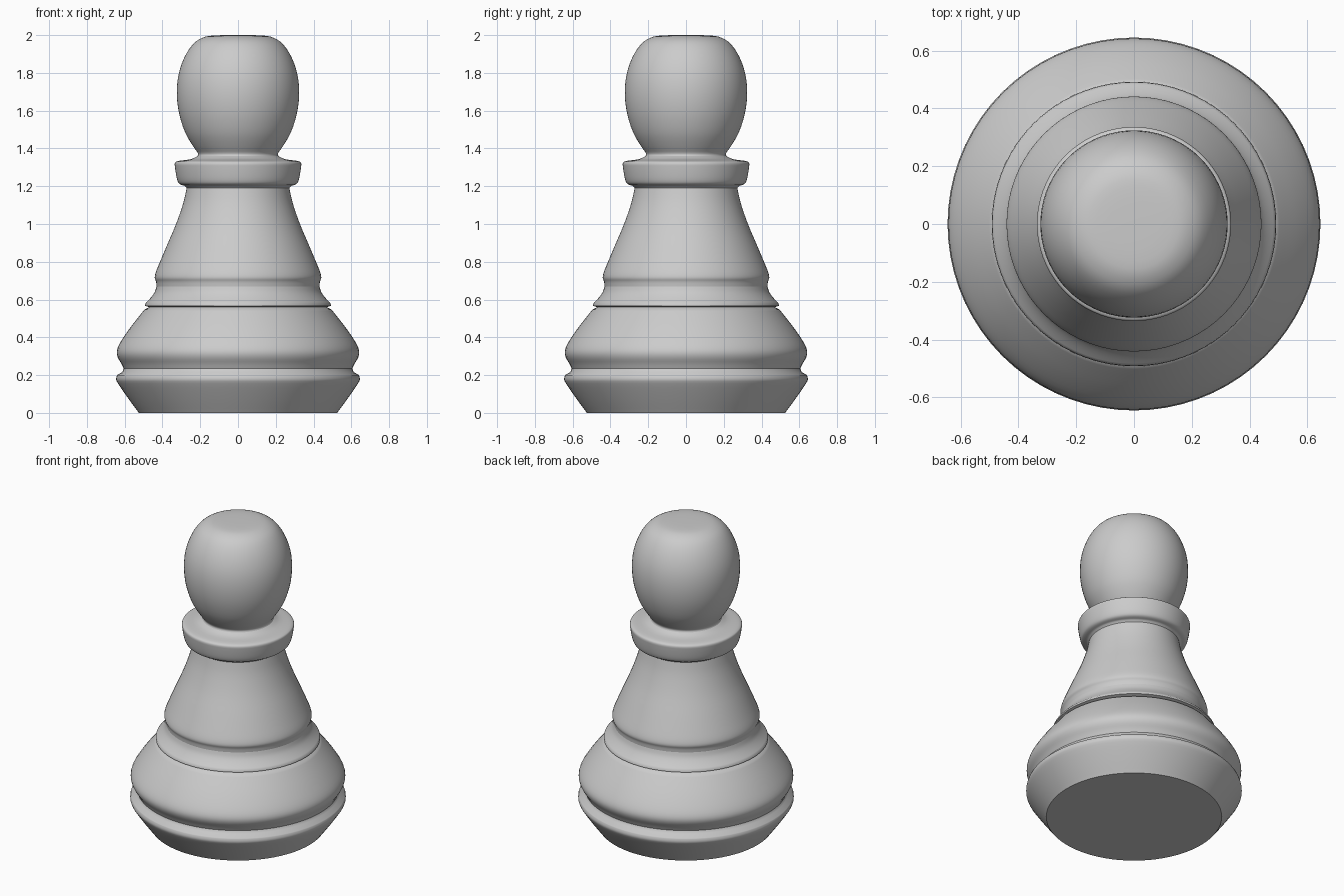
import bpy
import bmesh
import math
from mathutils import Vector

SIDES = 72

cube = bpy.data.objects.get("Cube")
if cube:
    bpy.data.objects.remove(cube)

grey = bpy.data.materials.new("plain grey")
grey.use_nodes = True
colour = (0.6, 0.6, 0.6, 1)
grey.diffuse_color = colour
grey.node_tree.nodes["Principled BSDF"].inputs["Base Color"].default_value = colour


def rounded(points, steps=3):
    """Smooth curve passing through the profile points."""
    pts = [Vector(p) for p in points]
    ext = [pts[0]] + pts + [pts[-1]]
    out = []
    for a, b, c, d in zip(ext, ext[1:], ext[2:], ext[3:]):
        for i in range(steps):
            t = i / steps
            out.append(0.5 * (2 * b + (c - a) * t + (2 * a - 5 * b + 4 * c - d) * t**2
                              + (3 * b - a - 3 * c + d) * t**3))
    return out + [pts[-1]]


def turn(name, profile):
    """Turn a (radius, height) profile around the vertical axis."""
    bm = bmesh.new()
    verts = [bm.verts.new((max(r, 0), 0, z)) for r, z in profile]
    edges = [bm.edges.new(pair) for pair in zip(verts, verts[1:])]
    bmesh.ops.spin(bm, geom=verts + edges, cent=(0, 0, 0), axis=(0, 0, 1),
                   angle=math.tau, steps=SIDES, use_duplicate=False)
    bmesh.ops.remove_doubles(bm, verts=bm.verts[:], dist=0.0005)
    bmesh.ops.recalc_face_normals(bm, faces=bm.faces[:])
    # Outer faces must point away from the axis
    outer = max(bm.faces, key=lambda f: f.calc_center_median().xy.length)
    if outer.normal.xy.dot(outer.calc_center_median().xy) < 0:
        bmesh.ops.reverse_faces(bm, faces=bm.faces[:])
    mesh = bpy.data.meshes.new(name)
    bm.to_mesh(mesh)
    bm.free()
    mesh.materials.append(grey)
    obj = bpy.data.objects.new(name, mesh)
    bpy.context.collection.objects.link(obj)
    bpy.ops.object.select_all(action='DESELECT')
    obj.select_set(True)
    bpy.context.view_layer.objects.active = obj
    bpy.ops.object.shade_smooth_by_angle(angle=math.radians(40))


# Foot: flat underside, flared wall and a rounded lip
turn("foot", [Vector((0, 0)), Vector((0.525, 0))] + rounded(
    [(0.527, 0.003), (0.58, 0.075), (0.635, 0.155), (0.645, 0.18), (0.64, 0.2)])
    + [Vector((0.612, 0.217)), Vector((0.605, 0.235))])

# Belly: swelling band that tapers up to the groove
turn("belly", rounded(
    [(0.605, 0.235), (0.617, 0.26), (0.637, 0.295), (0.641, 0.33), (0.622, 0.375),
     (0.575, 0.445), (0.525, 0.51), (0.495, 0.547)]) + [Vector((0.47, 0.56))])

# Ring: sharp flange sweeping in to a narrow waist
turn("waist_ring", [Vector((0.47, 0.56)), Vector((0.492, 0.567))] + rounded(
    [(0.49, 0.58), (0.462, 0.61), (0.441, 0.64), (0.431, 0.67)]))

# Stem: rounded bead below a tapering body
turn("stem", rounded(
    [(0.431, 0.67), (0.434, 0.695), (0.441, 0.715), (0.435, 0.745), (0.413, 0.8),
     (0.375, 0.89), (0.328, 1.0), (0.29, 1.11), (0.272, 1.19)]))

# Collar: wide disc with a rounded underside
turn("collar", [Vector((0.272, 1.19)), Vector((0.28, 1.2))] + rounded(
    [(0.285, 1.203), (0.31, 1.212), (0.322, 1.235), (0.331, 1.28), (0.336, 1.318)])
    + rounded([(0.333, 1.326), (0.315, 1.334), (0.25, 1.343), (0.214, 1.36)]))

# Head: egg shape with a flattened crown
turn("head", rounded(
    [(0.214, 1.36), (0.212, 1.375), (0.24, 1.415), (0.28, 1.485), (0.312, 1.585),
     (0.324, 1.69), (0.315, 1.79), (0.285, 1.88), (0.24, 1.95), (0.19, 1.985),
     (0.13, 1.998), (0, 2)]))
